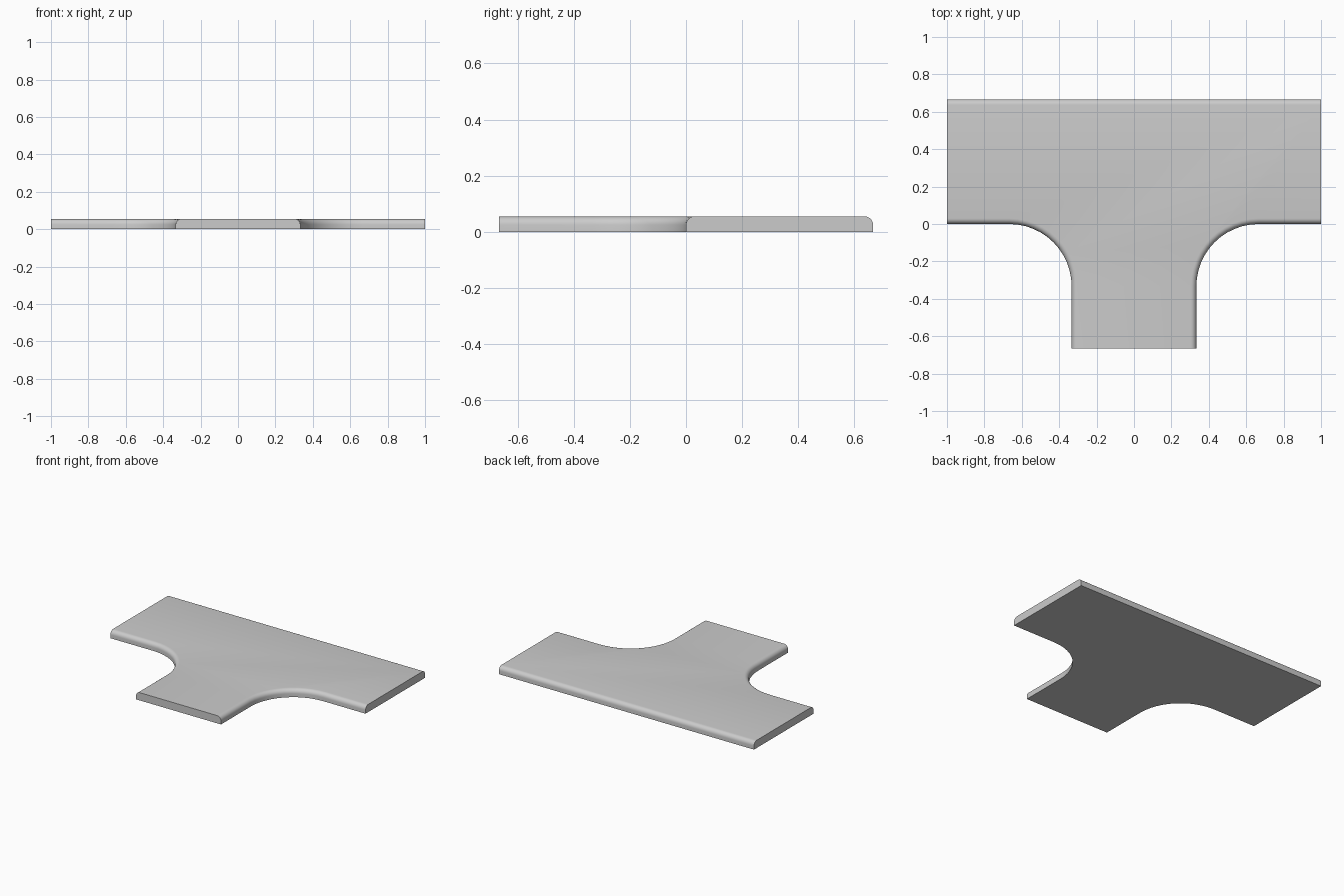
import bpy, bmesh
from math import sin, cos, pi, radians

if "Cube" in bpy.data.objects:
    bpy.data.objects.remove(bpy.data.objects["Cube"])

THICK = 0.055    # plate height
ROUND = 0.03     # radius of the rounded top edges
T = 1 / 3        # third of half-length: sets stem width and fillet radius
ARC_STEPS = 12
EDGE_STEPS = 6


def outline(inset):
    """T outline; long edges and fillets move inward, the three cut ends stay put."""
    left = [(-1, 2 * T - inset), (-1, inset)]
    for i in range(ARC_STEPS + 1):
        a = pi / 2 * (1 - i / ARC_STEPS)
        r = T + inset
        left.append((-2 * T + r * cos(a), -T + r * sin(a)))
    left.append((-T + inset, -2 * T))
    return left + [(-x, y) for x, y in reversed(left)]


# Edge profile: straight wall, then a quarter round
profile = [(0, 0)]
for i in range(EDGE_STEPS + 1):
    a = pi / 2 * i / EDGE_STEPS
    profile.append((ROUND * (1 - cos(a)), THICK - ROUND + ROUND * sin(a)))

# Loft the outline up the profile and cap both sides
bm = bmesh.new()
rings = [[bm.verts.new((x, y, z)) for x, y in outline(d)] for d, z in profile]
for low, high in zip(rings, rings[1:]):
    n = len(low)
    for i in range(n):
        j = (i + 1) % n
        bm.faces.new((low[i], low[j], high[j], high[i]))
bm.faces.new(list(reversed(rings[0])))
bm.faces.new(rings[-1])
bmesh.ops.recalc_face_normals(bm, faces=bm.faces)

mesh = bpy.data.meshes.new("t_junction_plate")
bm.to_mesh(mesh)
bm.free()
plate = bpy.data.objects.new("t_junction_plate", mesh)
bpy.context.collection.objects.link(plate)

# Smooth the rounded edges, keep the cut ends crisp
bpy.context.view_layer.objects.active = plate
plate.select_set(True)
bpy.ops.object.shade_smooth_by_angle(angle=radians(30))
